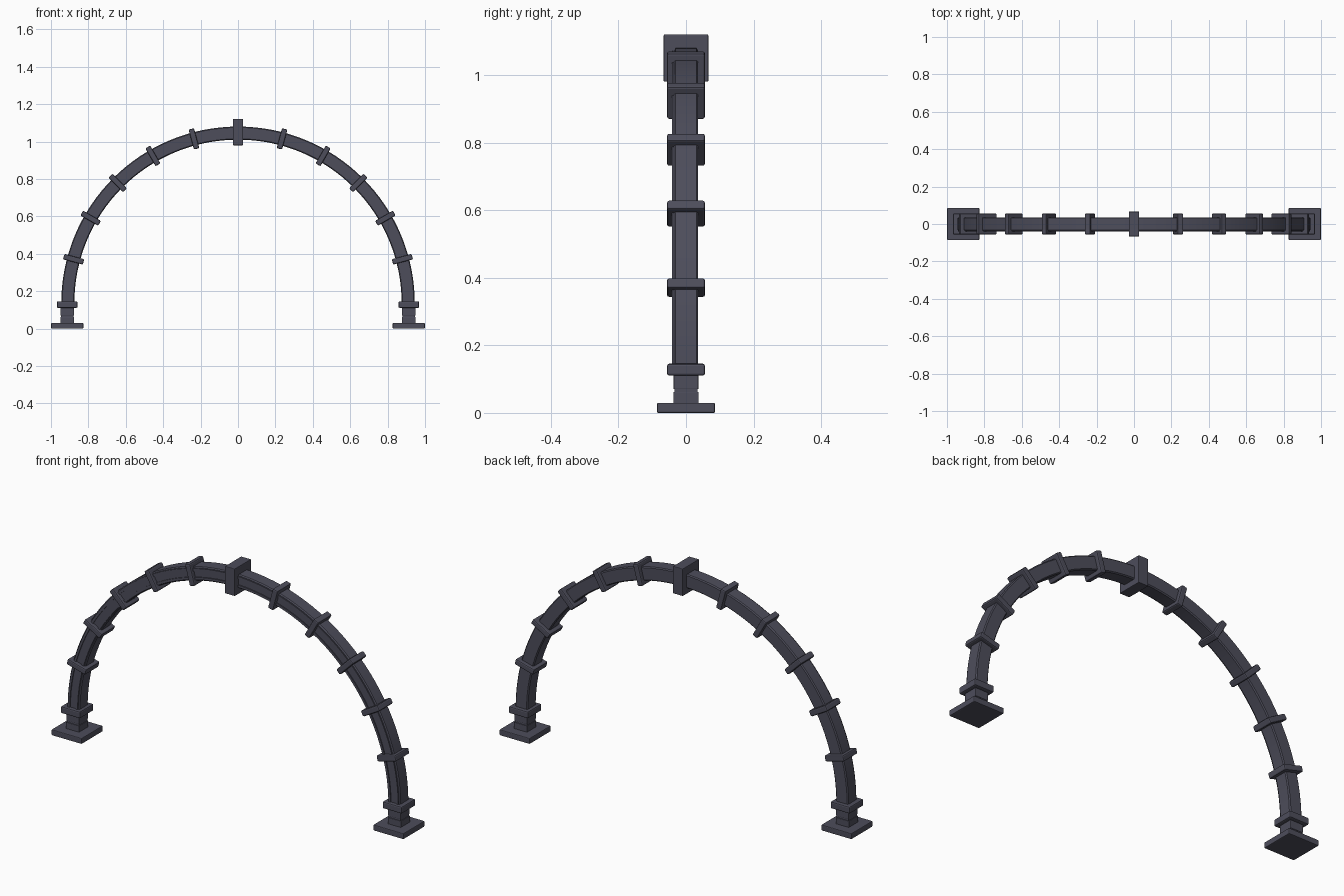
import bpy, bmesh
from math import sin, cos, pi, radians

if "Cube" in bpy.data.objects:
    bpy.data.objects.remove(bpy.data.objects["Cube"])

R, CZ = 0.91, 0.135      # arch centre-line radius and springing height

mat = bpy.data.materials.new("dark_iron")
mat.diffuse_color = (0.075, 0.075, 0.105, 1)
mat.use_nodes = True
mat.node_tree.nodes["Principled BSDF"].inputs["Base Color"].default_value = mat.diffuse_color


def finish(bm, name):
    bmesh.ops.recalc_face_normals(bm, faces=bm.faces)
    me = bpy.data.meshes.new(name)
    bm.to_mesh(me)
    bm.free()
    me.materials.append(mat)
    ob = bpy.data.objects.new(name, me)
    bpy.context.collection.objects.link(ob)
    return ob


def box(name, loc, size, bevel=0.0, tilt=0.0):
    bm = bmesh.new()
    bmesh.ops.create_cube(bm, size=1)
    bmesh.ops.scale(bm, vec=size, verts=bm.verts)
    if bevel:
        bmesh.ops.bevel(bm, geom=bm.edges[:], offset=bevel, segments=2,
                        profile=0.5, affect='EDGES')
    ob = finish(bm, name)
    ob.location = loc
    ob.rotation_euler.y = tilt
    return ob


def sweep(name, profile, n=64):
    """Sweep a closed (radius, y) profile around the half circle."""
    bm = bmesh.new()
    rings = []
    for i in range(n + 1):
        a = pi * i / n
        rings.append([bm.verts.new((r * cos(a), y, CZ + r * sin(a))) for r, y in profile])
    k = len(profile)
    for p, q in zip(rings, rings[1:]):
        for j in range(k):
            bm.faces.new((p[j], p[(j + 1) % k], q[(j + 1) % k], q[j]))
    bm.faces.new(rings[0])
    bm.faces.new(rings[-1])
    ob = finish(bm, name)
    bpy.context.view_layer.objects.active = ob
    ob.select_set(True)
    bpy.ops.object.shade_smooth_by_angle(angle=radians(25))
    ob.select_set(False)


# Main rib with chamfered edges
h, d, c = 0.035, 0.036, 0.005
sweep("arch_rib", [(R - h, -d + c), (R - h + c, -d), (R + h - c, -d), (R + h, -d + c),
                   (R + h, d - c), (R + h - c, d), (R - h + c, d), (R - h, d - c)])

# Thin raised rails on the front face
for name, r in (("inner_rail", R - 0.022), ("outer_rail", R + 0.022)):
    sweep(name, [(r - 0.006, -0.041), (r + 0.006, -0.041),
                 (r + 0.006, -0.034), (r - 0.006, -0.034)])

# Bands every 15 degrees, leaving the crown for the keystone
for i in range(1, 12):
    if i != 6:
        a = radians(15 * i)
        box(f"band_{i}", (R * cos(a), 0, CZ + R * sin(a)), (0.11, 0.112, 0.03), 0.006, -a)

# Keystone block
box("keystone", (0, 0, 1.05), (0.056, 0.132, 0.14), 0.003)

# Feet: plate, stepped post and collar
for side, s in (("left", -1), ("right", 1)):
    x = s * R * 1.0 + s * 0.003
    box(side + "_base_plate", (x, 0, 0.015), (0.172, 0.172, 0.03), 0.004)
    box(side + "_lower_block", (x, 0, 0.045), (0.074, 0.075, 0.034), 0.002)
    box(side + "_neck", (x, 0, 0.066), (0.068, 0.069, 0.02))
    box(side + "_upper_block", (x, 0, 0.092), (0.072, 0.073, 0.044), 0.002)
    box(side + "_collar", (x, 0, 0.128), (0.11, 0.112, 0.035), 0.006)
